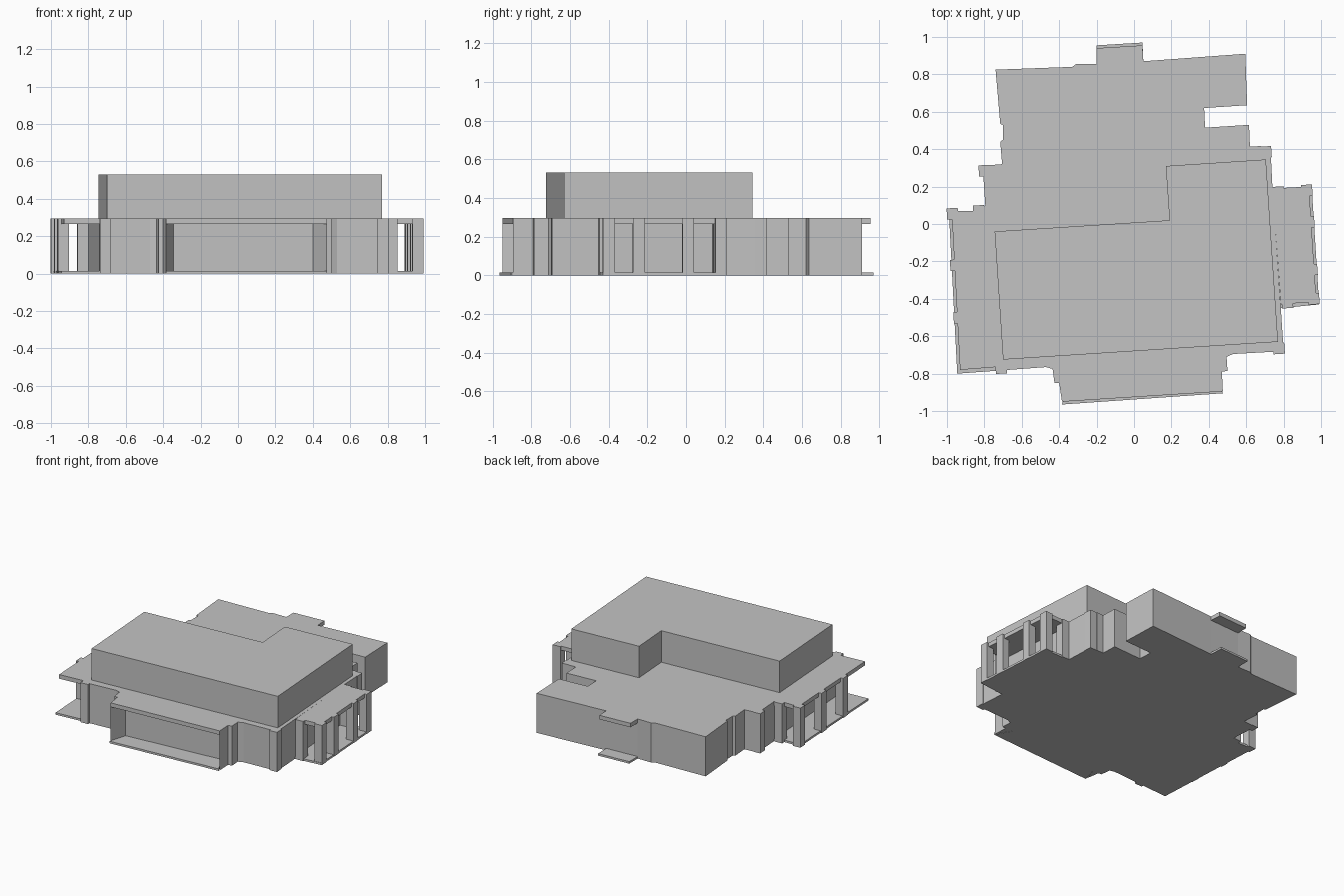
import bpy
import bmesh
import math
from mathutils import Matrix, Vector

default_cube = bpy.data.objects.get("Cube")
if default_cube:
    bpy.data.objects.remove(default_cube, do_unlink=True)

# Plan coordinates below are in hundredths of a unit
UNIT = 0.01
TILT = math.radians(3.7)
GROUND, FLOOR, CEILING, ROOF, TOP = 0, 1.5, 26.5, 29.5, 53

# One plain grey for the whole building
grey = bpy.data.materials.new("plain_grey")
grey.use_nodes = True
colour = (0.55, 0.55, 0.55, 1)
grey.diffuse_color = colour
grey.node_tree.nodes["Principled BSDF"].inputs["Base Color"].default_value = colour


def finish(name, bm):
    """Turn a bmesh into a grey flat-shaded object."""
    bmesh.ops.recalc_face_normals(bm, faces=bm.faces)
    mesh = bpy.data.meshes.new(name)
    bm.to_mesh(mesh)
    bm.free()
    mesh.materials.append(grey)
    obj = bpy.data.objects.new(name, mesh)
    bpy.context.scene.collection.objects.link(obj)
    return obj


def prism(name, outline, bottom, top):
    """Extrude a plan outline between two heights."""
    bm = bmesh.new()
    corners = [bm.verts.new(Vector((x, y, bottom)) * UNIT) for x, y in outline]
    base = bm.faces.new(corners)
    result = bmesh.ops.extrude_face_region(bm, geom=[base], use_keep_orig=True)
    moved = [v for v in result["geom"] if isinstance(v, bmesh.types.BMVert)]
    lift = Vector((0, 0, (top - bottom) * UNIT))
    bmesh.ops.translate(bm, verts=moved, vec=lift)
    return finish(name, bm)


def post(name, x, y, bottom=GROUND, top=ROOF, width=6):
    """Square post turned to follow the building's grid."""
    bm = bmesh.new()
    place = Matrix.Translation(Vector((x, y, (bottom + top) / 2)) * UNIT)
    turn = Matrix.Rotation(TILT, 4, "Z")
    size = Matrix.Diagonal(Vector((width, width, top - bottom, 1 / UNIT)) * UNIT)
    bmesh.ops.create_cube(bm, size=1, matrix=place @ turn @ size)
    return finish(name, bm)


def slab_pair(name, floor_outline, roof_outline):
    """Floor plate and roof plate of an open terrace or porch."""
    prism(name + "_floor", floor_outline, GROUND, FLOOR)
    prism(name + "_roof", roof_outline, CEILING, ROOF)


# Ground storey walls, anticlockwise from the front right corner
front_wall = [
    (-74, -78.5), (-47, -76.5), (-43.5, -77.5), (-42.5, -85), (-40, -85),
    (-38.5, -95), (-34.5, -83), (40, -77), (47.5, -89.5), (47, -79),
    (50, -78.5), (49.5, -71), (53, -69.5), (80, -68),
]
left_wall = [
    (78.5, -45), (74, 20), (73, 40), (62, 41), (61.5, 53),
    (38, 51.5), (37.5, 62), (60.5, 63.5),
]
back_wall = [
    (59.5, 91), (5, 87), (-20, 85.5), (-31, 85.5), (-33, 84), (-74, 82.5),
]
right_wall = [
    (-71.5, 53.5), (-70, 53), (-70, 45), (-71.5, 44), (-70.5, 32),
    (-82, 31), (-80.5, 25), (-79.5, 10),
]
prism("ground_storey", front_wall + left_wall + back_wall + right_wall, GROUND, ROOF)

# L-shaped upper storey
prism("upper_storey", [
    (-70, -72.5), (77, -63), (70.5, 34.5), (17, 31), (19, 2), (-74.5, -4),
], ROOF, TOP)

# Front bay: open between floor and roof plates
slab_pair(
    "front_bay",
    [(-38.5, -96.5), (47.5, -90.5), (40, -77), (-34.5, -83)],
    [(-38.5, -95), (47.5, -89.5), (40, -77), (-34.5, -83)],
)

# Covered terrace along the right side
slab_pair(
    "right_terrace",
    [(-94.5, -80), (-74, -78.5), (-79.5, 10), (-86, 7), (-99, 7)],
    [(-93, -78), (-74, -76.5), (-79.5, 10), (-86, 7), (-97.5, 7)],
)

# Covered terrace along the left side
slab_pair(
    "left_terrace",
    [(78.5, -45), (99, -43), (95, 20), (74, 19)],
    [(78.5, -43), (97.5, -41.5), (93.5, 20), (74, 19)],
)

# Back porch
slab_pair(
    "back_porch",
    [(-20, 85.5), (5, 87), (4.5, 97), (-20, 95.5)],
    [(-20, 85.5), (5, 87), (4.5, 95.5), (-20, 94)],
)

# Posts carrying the terrace roofs
for y in (5.5, -22, -50):
    post("right_terrace_post", -96.7 - y * math.tan(TILT), y)
for y in (-40, -24.5, 1, 18):
    post("left_terrace_post", 93.5 - y * math.tan(TILT), y)

# Piers standing slightly proud of the walls
for x, y in [(-71, -77), (77.5, -66.5), (70.5, 38.5), (-80, 28.5),
             (-83, 7), (77, 17), (82, -42), (65, 38.5)]:
    post("wall_pier", x, y)
